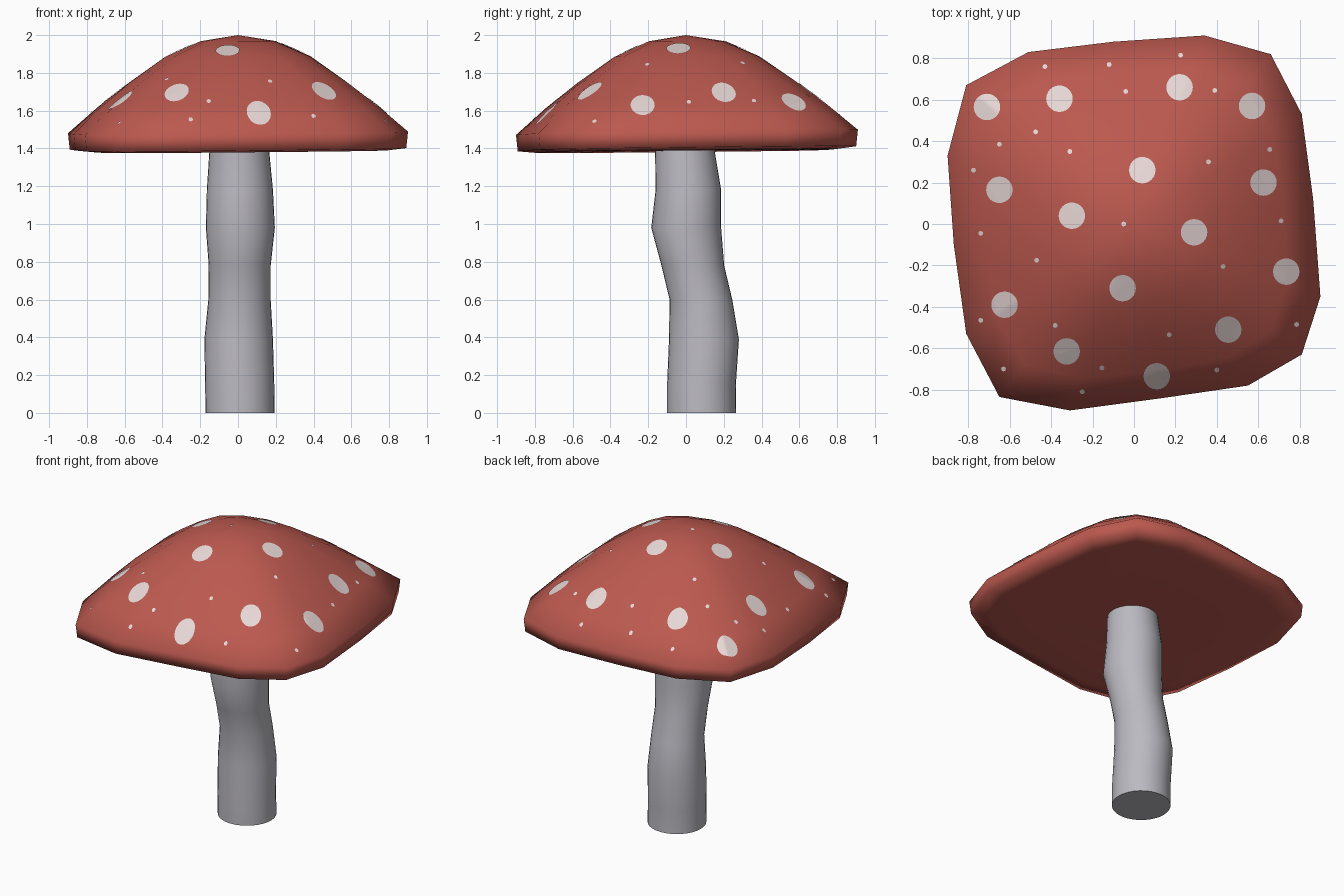
import bpy, bmesh, math
from mathutils import Vector
from mathutils.bvhtree import BVHTree

if "Cube" in bpy.data.objects:
    bpy.data.objects.remove(bpy.data.objects["Cube"])


def material(name, rgb):
    m = bpy.data.materials.new(name)
    m.diffuse_color = (*rgb, 1)
    m.use_nodes = True
    m.node_tree.nodes["Principled BSDF"].inputs["Base Color"].default_value = m.diffuse_color
    return m


RED = material("cap red", (0.50, 0.10, 0.078))
GREY = material("stem grey", (0.50, 0.49, 0.535))
CREAM = material("spot white", (0.82, 0.70, 0.69))


def finish(bm, name, mat, angle):
    mesh = bpy.data.meshes.new(name)
    bm.to_mesh(mesh)
    mesh.materials.append(mat)
    ob = bpy.data.objects.new(name, mesh)
    bpy.context.collection.objects.link(ob)
    bpy.ops.object.select_all(action='DESELECT')
    ob.select_set(True)
    bpy.context.view_layer.objects.active = ob
    bpy.ops.object.shade_smooth_by_angle(angle=math.radians(angle))
    return ob


def bridge(bm, a, b):
    n = len(a)
    for i in range(n):
        bm.faces.new((a[i], a[(i + 1) % n], b[(i + 1) % n], b[i]))


# Cap: lopsided rounded-square outline scaled through a dome profile
outline = [(.90, -.35), (.865, .12), (.81, .53), (.66, .82), (.34, .91), (-.10, .88),
           (-.51, .83), (-.81, .67), (-.90, .33), (-.87, -.10), (-.81, -.53), (-.65, -.835),
           (-.31, -.90), (.14, -.84), (.55, -.78), (.81, -.63)]
# (scale, height) from underside to near the apex
profile = [(.50, 1.388), (.88, 1.387), (.99, 1.398), (1.0, 1.485), (.83, 1.622), (.65, 1.75),
           (.43, 1.887), (.22, 1.968)]
bm = bmesh.new()
rings = []
for t, z in profile:
    ring = []
    for x, y in outline:
        r = math.hypot(x, y)
        # rings grow rounder towards the apex
        k = t if z < 1.6 else t * (t * r + (1 - t) * .92) / r
        ring.append(bm.verts.new((x * k, y * k, z + t * t * (.009 * x + .012 * y))))
    rings.append(ring)
for a, b in zip(rings, rings[1:]):
    bridge(bm, a, b)
bm.faces.new(rings[0][::-1])
apex = bm.verts.new((0, 0, 2.0))
for i in range(16):
    bm.faces.new((rings[-1][i], rings[-1][(i + 1) % 16], apex))
bmesh.ops.recalc_face_normals(bm, faces=bm.faces)
tree = BVHTree.FromBMesh(bm)
finish(bm, "cap", RED, 100)

# Stem: bent tube, each row is height, x min, x max, y min, y max
rows = [(0, -.172, .194, -.10, .266), (.15, -.174, .192, -.10, .264), (.39, -.178, .185, -.09, .28),
        (.60, -.157, .173, -.087, .245), (.78, -.155, .173, -.13, .202), (.98, -.17, .195, -.184, .186),
        (1.18, -.165, .185, -.161, .186), (1.41, -.15, .163, -.164, .148)]
bm = bmesh.new()
rings = []
for z, x0, x1, y0, y1 in rows:
    rings.append([bm.verts.new(((x0 + x1) / 2 + (x1 - x0) / 2 * math.cos(a),
                                (y0 + y1) / 2 + (y1 - y0) / 2 * math.sin(a), z))
                  for a in (math.tau * i / 32 for i in range(32))])
for a, b in zip(rings, rings[1:]):
    bridge(bm, a, b)
bm.faces.new(rings[0][::-1])
bm.faces.new(rings[-1])
finish(bm, "stem", GREY, 50)

# Spots: thin discs, round from above, draped over the cap
big = [(.22, .66), (.57, .57), (-.36, .605), (-.71, .565), (.04, .26), (-.65, .165), (-.30, .04),
       (.625, .20), (.29, -.04), (.735, -.23), (-.055, -.31), (-.625, -.39), (-.325, -.615),
       (.11, -.735), (.455, -.51)]
small = [(-.43, .76), (-.12, .77), (.225, .815), (-.04, .64), (.39, .645), (-.475, .445),
         (-.65, .385), (-.31, .35), (-.775, .26), (.36, .30), (.655, .36), (-.74, -.045),
         (-.05, 0), (-.47, -.175), (.71, .015), (.43, -.205), (-.74, -.465), (-.38, -.49),
         (.17, -.535), (.785, -.485), (-.63, -.70), (-.155, -.695), (.40, -.705), (-.25, -.81)]


def spots(name, centres, radius, sides, steps):
    bm = bmesh.new()

    def drape(x, y):
        hit, normal, _, _ = tree.ray_cast(Vector((x, y, 3)), Vector((0, 0, -1)))
        return bm.verts.new(hit + Vector((0, 0, .004)))

    for cx, cy in centres:
        centre = drape(cx, cy)
        inner = None
        for s in range(1, steps + 1):
            r = radius * s / steps
            ring = [drape(cx + r * math.cos(math.tau * i / sides),
                          cy + r * math.sin(math.tau * i / sides)) for i in range(sides)]
            if inner:
                bridge(bm, ring, inner)
            else:
                for i in range(sides):
                    bm.faces.new((ring[i], ring[(i + 1) % sides], centre))
            inner = ring
    finish(bm, name, CREAM, 60)


spots("large_spots", big, .064, 24, 5)
spots("small_spots", small, .012, 8, 1)
